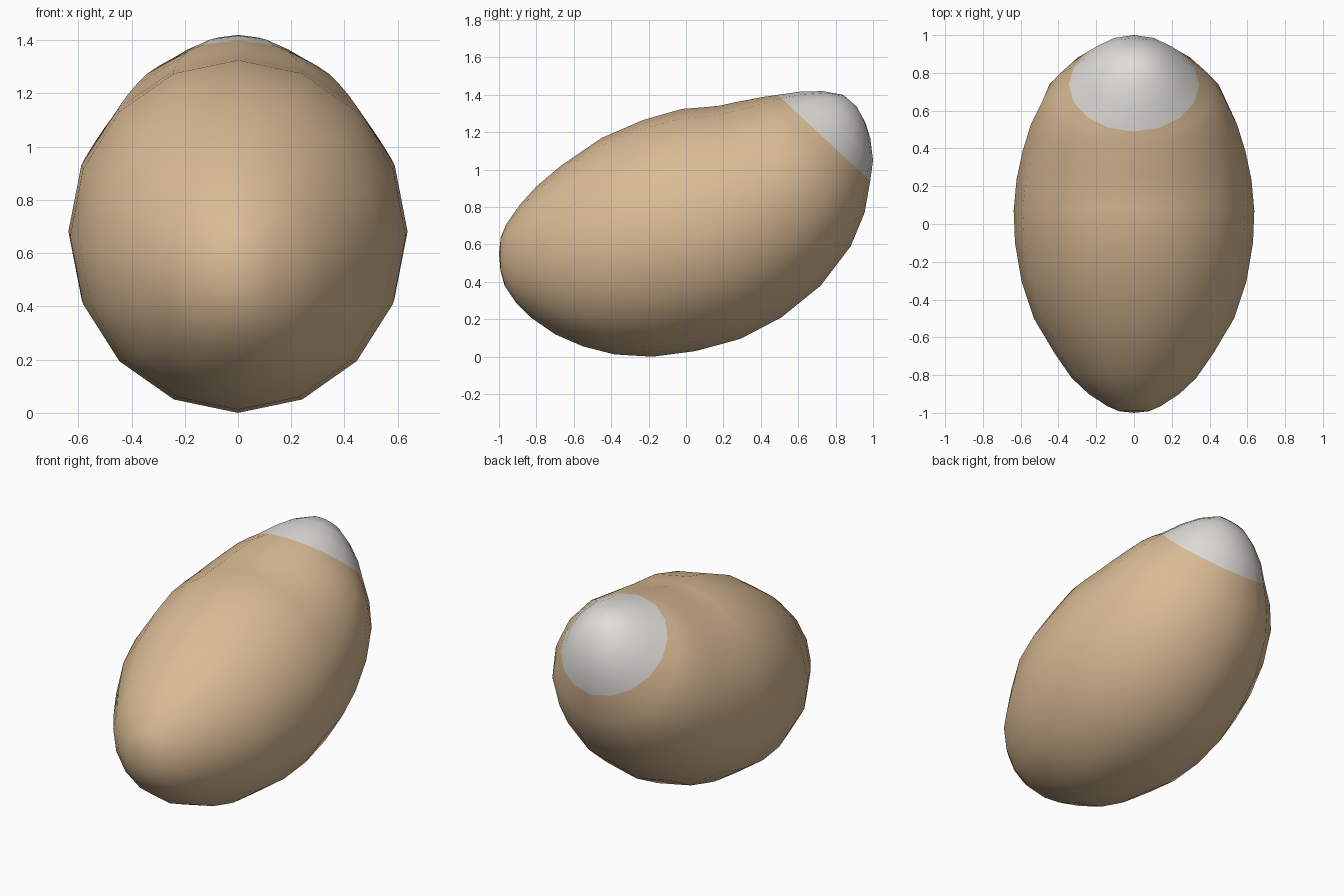
import bpy, bmesh, math

if "Cube" in bpy.data.objects:
    bpy.data.objects.remove(bpy.data.objects["Cube"])

SIDES = 16


def material(name, rgb):
    m = bpy.data.materials.new(name)
    m.diffuse_color = (*rgb, 1)
    m.use_nodes = True
    m.node_tree.nodes["Principled BSDF"].inputs["Base Color"].default_value = m.diffuse_color
    return m


# Cross-sections: top (y, z), bottom (y, z), half width
rings = [
    (-0.99, 0.64, -0.992, 0.46, 0.08),
    (-0.96, 0.71, -0.97, 0.38, 0.14),
    (-0.89, 0.81, -0.91, 0.29, 0.24),
    (-0.80, 0.91, -0.83, 0.21, 0.33),
    (-0.67, 1.02, -0.70, 0.12, 0.42),
    (-0.45, 1.17, -0.55, 0.055, 0.53),
    (-0.23, 1.265, -0.38, 0.012, 0.595),
    (-0.02, 1.325, -0.18, 0.0, 0.63),
    (0.09, 1.333, 0.05, 0.03, 0.637),
    (0.18, 1.342, 0.29, 0.095, 0.622),
    (0.26, 1.36, 0.51, 0.21, 0.59),
    (0.34, 1.375, 0.72, 0.38, 0.545),
    (0.42, 1.39, 0.88, 0.59, 0.485),
    (0.455, 1.395, 0.955, 0.77, 0.42),
    (0.49, 1.40, 0.985, 0.94, 0.345),   # edge of the pale tip
    (0.61, 1.417, 1.0, 1.05, 0.272),
    (0.73, 1.42, 0.985, 1.17, 0.185),
    (0.84, 1.40, 0.96, 1.25, 0.10),
]
TIP_RING = 14
FRONT_POLE, BACK_POLE = (0, -1.0, 0.55), (0, 0.912, 1.338)

# Bent egg body, lofted through the tilted elliptical sections
bm = bmesh.new()
loops = []
for ty, tz, by, bz, w in rings:
    loop = []
    for i in range(SIDES):
        a = 2 * math.pi * i / SIDES
        c = math.cos(a)
        loop.append(bm.verts.new((w * math.sin(a),
                                  (ty + by) / 2 + c * (ty - by) / 2,
                                  (tz + bz) / 2 + c * (tz - bz) / 2)))
    loops.append(loop)
front, back = bm.verts.new(FRONT_POLE), bm.verts.new(BACK_POLE)
for i in range(SIDES):
    j = (i + 1) % SIDES
    bm.faces.new((front, loops[0][i], loops[0][j]))
    for r in range(len(loops) - 1):
        f = bm.faces.new((loops[r][i], loops[r + 1][i], loops[r + 1][j], loops[r][j]))
        f.material_index = int(r >= TIP_RING)
    f = bm.faces.new((back, loops[-1][j], loops[-1][i]))
    f.material_index = 1
bmesh.ops.recalc_face_normals(bm, faces=bm.faces)
for f in bm.faces:
    f.smooth = True

mesh = bpy.data.meshes.new("bent_egg_body")
bm.to_mesh(mesh)
bm.free()
mesh.materials.append(material("tan shell", (0.70, 0.50, 0.30)))
mesh.materials.append(material("pale grey tip", (0.75, 0.73, 0.69)))
bpy.context.collection.objects.link(bpy.data.objects.new("bent_egg_body", mesh))
